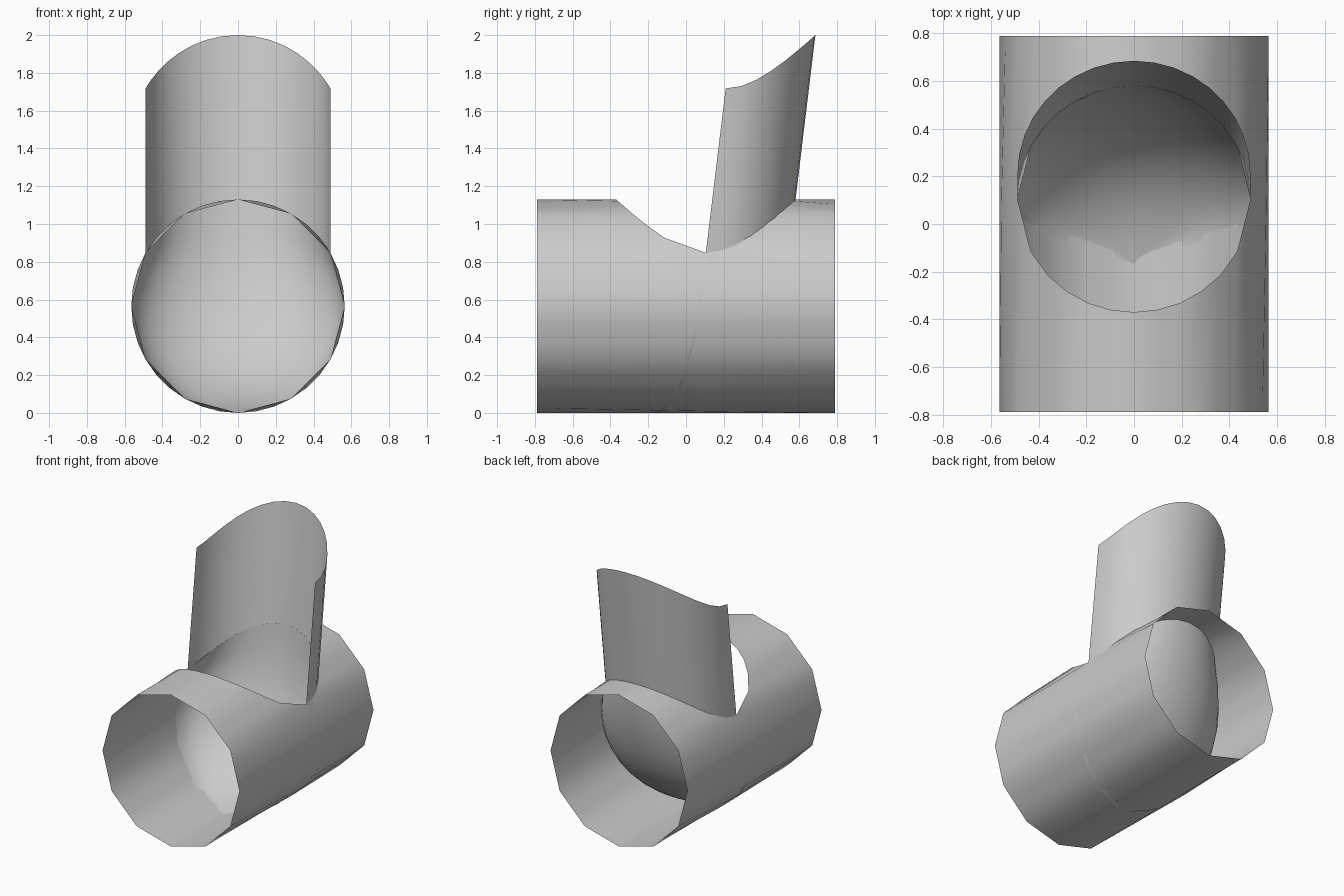
import bpy, bmesh
from math import sin, cos, radians, sqrt

cube = bpy.data.objects.get("Cube")
if cube:
    bpy.data.objects.remove(cube, do_unlink=True)

R = 0.565             # pipe radius, also its axis height
HALF_LEN = 0.79
HOLE_Y, HOLE_R = 0.105, 0.475
STEP = 10             # degrees per column

grey = bpy.data.materials.new("plain grey")
grey.use_nodes = True
colour = (0.6, 0.6, 0.6, 1)
grey.diffuse_color = colour
grey.node_tree.nodes["Principled BSDF"].inputs["Base Color"].default_value = colour


def grid_object(name, strips):
    """Skin each strip, a list of equally long rows of points."""
    bm = bmesh.new()
    for rows in strips:
        grid = [[bm.verts.new(p) for p in row] for row in rows]
        for r0, r1 in zip(grid, grid[1:]):
            for i in range(len(r0) - 1):
                bm.faces.new((r0[i], r0[i + 1], r1[i + 1], r1[i]))
    bmesh.ops.remove_doubles(bm, verts=bm.verts, dist=0.0005)
    bmesh.ops.recalc_face_normals(bm, faces=bm.faces)
    mesh = bpy.data.meshes.new(name)
    bm.to_mesh(mesh)
    bm.free()
    mesh.materials.append(grey)
    obj = bpy.data.objects.new(name, mesh)
    bpy.context.collection.objects.link(obj)
    bpy.ops.object.select_all(action="DESELECT")
    obj.select_set(True)
    bpy.context.view_layer.objects.active = obj
    bpy.ops.object.shade_smooth_by_angle(angle=radians(40))
    return obj


def round_point(deg):
    return R * sin(radians(deg)), R + R * cos(radians(deg))


def twelve_sided_point(deg):
    base = deg // 30 * 30
    f = (deg - base) / 30
    (x0, z0), (x1, z1) = round_point(base), round_point(base + 30)
    return x0 + (x1 - x0) * f, z0 + (z1 - z0) * f


# Open pipe with a round hole in its top
front, back = [[], []], [[], []]
for deg in range(-180, 181, STEP):
    ex, ez = twelve_sided_point(deg)
    x, z = round_point(deg)
    opening = 0
    if abs(deg) < 60:
        opening = HOLE_R * sqrt(1 - (x / round_point(60)[0]) ** 2)
    front[0].append((ex, -HALF_LEN, ez))
    front[1].append((x, HOLE_Y - opening, z))
    back[0].append((x, HOLE_Y + opening, z))
    back[1].append((ex, HALF_LEN, ez))
grid_object("open_pipe", [front, back])


# Bowl that leads from the back of the hole down to the pipe floor
def bowl_row(s):
    wall_x, wall_z = round_point(60 + 120 * s)
    wall_y = HOLE_Y - 0.275 * s ** 1.5
    a, b, c = (1 - s) ** 2, 2 * s * (1 - s), s * s
    mid_y = a * (HOLE_Y + HOLE_R) + b * 0.52 - c * 0.17
    mid_z = a * 2 * R + b * 0.12
    row = []
    for deg in range(-90, 91, STEP):
        t = radians(deg)
        rise = 2 * sqrt(1 - 0.75 * sin(t) ** 2) - 1
        row.append((wall_x * sin(t),
                    wall_y + (mid_y - wall_y) * cos(t),
                    wall_z + (mid_z - wall_z) * rise))
    return row


ROWS = 12
grid_object("inner_scoop", [[bowl_row(k / ROWS) for k in range(ROWS)] + [bowl_row(0.995)]])

# Leaning half-round shield rising from the back of the hole
foot = bowl_row(0)
top = [(x, y + 0.105, z + 0.87) for x, y, z in foot]
grid_object("upright_shield", [[foot, top]])
